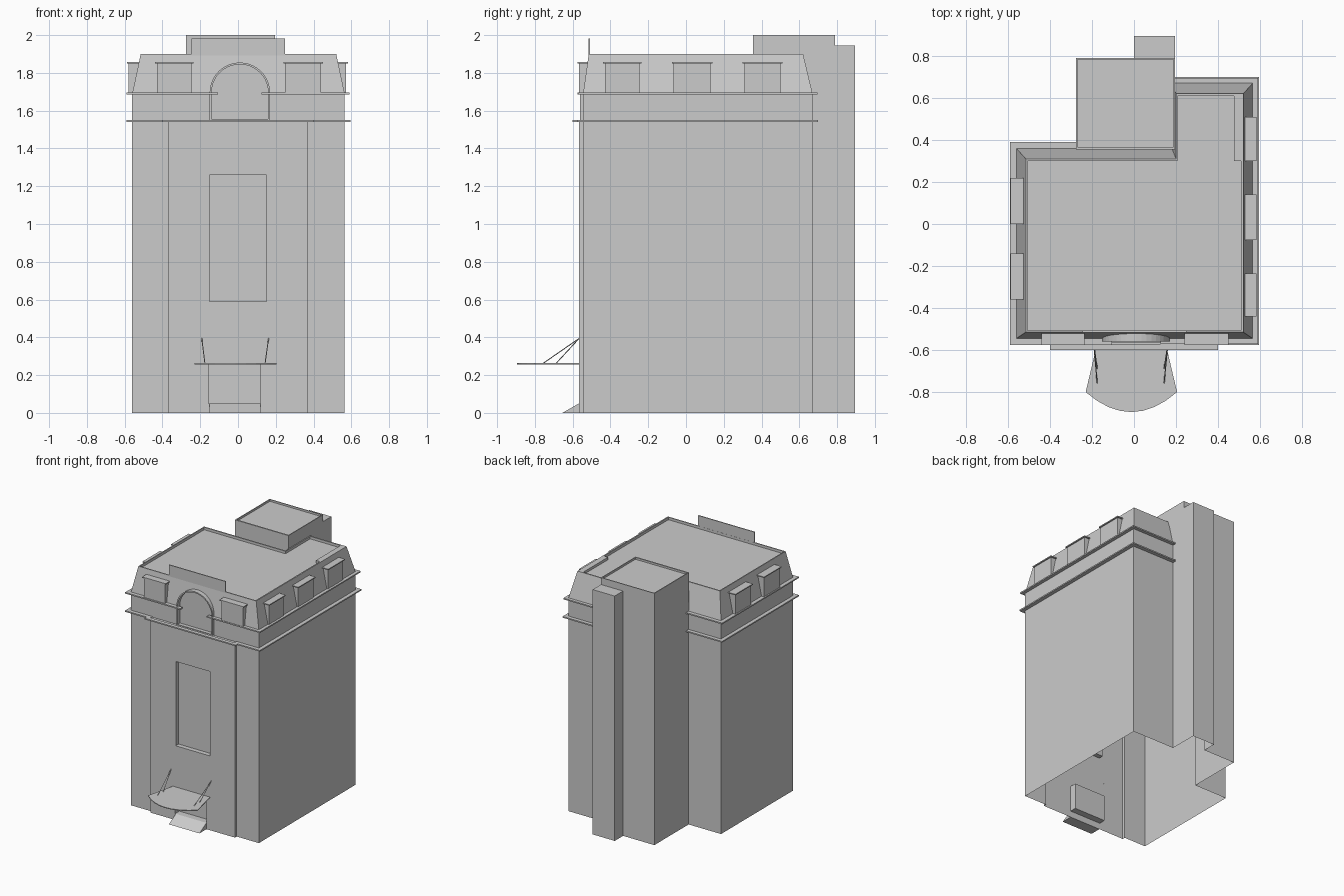
import bpy, bmesh, math
from mathutils import Vector

if "Cube" in bpy.data.objects:
    bpy.data.objects.remove(bpy.data.objects["Cube"])


def loft(name, rings):
    """Closed solid through a list of rings of 3D points."""
    bm = bmesh.new()
    rows = [[bm.verts.new(p) for p in r] for r in rings]
    n = len(rows[0])
    for a, b in zip(rows, rows[1:]):
        for i in range(n):
            j = (i + 1) % n
            bm.faces.new((a[i], a[j], b[j], b[i]))
    bm.faces.new(rows[0])
    bm.faces.new(rows[-1])
    bmesh.ops.recalc_face_normals(bm, faces=bm.faces)
    me = bpy.data.meshes.new(name)
    bm.to_mesh(me)
    bm.free()
    ob = bpy.data.objects.new(name, me)
    bpy.context.collection.objects.link(ob)
    return ob


def prism(name, pts, z0, z1):
    return loft(name, [[(x, y, z) for x, y in pts] for z in (z0, z1)])


def box(name, x0, x1, y0, y1, z0, z1):
    return prism(name, [(x0, y0), (x1, y0), (x1, y1), (x0, y1)], z0, z1)


def arch(name, r, z0, y0, y1):
    cx, cz = 0.01, 1.695
    prof = [(cx + r, z0)]
    prof += [(cx + r * math.cos(math.pi * i / 20), cz + r * math.sin(math.pi * i / 20)) for i in range(21)]
    prof.append((cx - r, z0))
    return loft(name, [[(x, y, z) for x, z in prof] for y in (y0, y1)])


def combine(ob, other, op):
    m = ob.modifiers.new(op, 'BOOLEAN')
    m.operation, m.object, m.solver = op, other, 'EXACT'
    bpy.context.view_layer.objects.active = ob
    bpy.ops.object.modifier_apply(modifier=m.name)
    bpy.data.objects.remove(other)


def ledge(name, path, z0, z1, out=0.03):
    """Thin moulding along a wall path, projecting to the left of travel."""
    p = [Vector(q) for q in path]
    normals = []
    for a, b in zip(p, p[1:]):
        d = (b - a).normalized()
        normals.append(Vector((-d.y, d.x)))
    rings = []
    for i, q in enumerate(p):
        n1, n2 = normals[max(i - 1, 0)], normals[min(i, len(normals) - 1)]
        o = q + (n1 + n2) * (out / (1 + n1.dot(n2)))
        rings.append([(q.x, q.y, z0), (o.x, o.y, z0), (o.x, o.y, z1), (q.x, q.y, z1)])
    return loft(name, rings)


def bar(name, a, b, r=0.0025):
    a, b = Vector(a), Vector(b)
    u = (b - a).cross(Vector((1, 0, 0))).normalized() * r
    v = (b - a).cross(u).normalized() * r
    return loft(name, [[p + u, p + v, p - u, p - v] for p in (a, b)])


# Main building: L-shaped walls with sloped mansard above
base = [(-.56, -.545), (.565, -.545), (.565, .67), (.18, .67), (.18, .36), (-.56, .36)]
top = [(-.515, -.515), (.52, -.515), (.52, .62), (.2, .62), (.2, .31), (-.515, .31)]
body = loft("building_shell", [[(x, y, z) for x, y in r] for r, z in
                               ((base, 0), (base, 1.69), (top, 1.90))])
# Stair tower, chimney shaft, front bay and arched gable
combine(body, box("tower", -.275, .195, .355, .79, 0, 2.0), 'UNION')
combine(body, box("chimney", 0, .194, .77, .895, 0, 1.945), 'UNION')
combine(body, box("bay", -.37, .37, -.567, -.5, 0, 1.545), 'UNION')
combine(body, arch("gable", .16, 1.55, -.56, -.51), 'UNION')
# Sunken roof decks, arch niche, window and door recesses
deck = [(-.507, -.507), (.51, -.507), (.51, .3), (.475, .3), (.475, .61), (.207, .61), (.207, .3), (-.507, .3)]
combine(body, prism("deck_cut", deck, 1.88, 1.95), 'DIFFERENCE')
combine(body, box("tower_cut", -.268, .188, .366, .783, 1.985, 2.1), 'DIFFERENCE')
combine(body, arch("niche_cut", .15, 1.555, -.7, -.53), 'DIFFERENCE')
combine(body, box("window_cut", -.15, .15, -.7, -.53, .59, 1.26), 'DIFFERENCE')
combine(body, box("door_cut", -.155, .12, -.7, -.515, .05, .255), 'DIFFERENCE')
# Open underside
bm = bmesh.new()
bm.from_mesh(body.data)
floor = [f for f in bm.faces if all(v.co.z < .001 for v in f.verts)]
bmesh.ops.delete(bm, geom=floor, context='FACES')
bm.to_mesh(body.data)
bm.free()

# Cornice ledges
ledge("lower_cornice", [(.195, .67), (.565, .67), (.565, -.545), (.37, -.545), (.37, -.57), (-.37, -.57),
                        (-.37, -.545), (-.56, -.545), (-.56, .36), (-.275, .36)], 1.54, 1.55)
ledge("upper_cornice_right", [(.195, .67), (.565, .67), (.565, -.545), (.125, -.545)], 1.685, 1.695, .026)
ledge("upper_cornice_left", [(-.105, -.545), (-.56, -.545), (-.56, .36), (-.275, .36)], 1.685, 1.695, .03)

# Dormers with flat caps
for a, b in ((-.43, -.245), (.25, .44)):
    box("front_dormer", a, b, -.567, -.517, 1.69, 1.852)
    box("front_dormer_cap", a - .01, b + .01, -.575, -.518, 1.85, 1.858)
for a, b in ((-.43, -.245), (-.065, .13), (.31, .5)):
    box("right_dormer", .522, .573, a, b, 1.69, 1.852)
    box("right_dormer_cap", .525, .583, a - .01, b + .01, 1.85, 1.858)
for a, b in ((-.35, -.15), (.01, .21)):
    box("left_dormer", -.58, -.517, a, b, 1.69, 1.852)
    box("left_dormer_cap", -.588, -.525, a - .01, b + .01, 1.85, 1.858)

# Parapet panel on the front roof edge
box("parapet_panel", -.245, .25, -.516, -.508, 1.885, 1.983)

# Entrance canopy with curved front edge
arc = [(-.23 + .435 * t / 8, -.8 - .095 * (1 - (t / 4 - 1) ** 2)) for t in range(9)]
prism("canopy", [(-.175, -.567)] + arc + [(.15, -.567)], .257, .263)
# Canopy stays
for xt, xb in ((-.192, -.175), (.162, .143)):
    for y in (-.69, -.76):
        bar("canopy_stay", (xt, -.565, .395), (xb, y, .26))

# Door ramp
loft("door_ramp", [[(x, -.567, 0), (x, -.655, 0), (x, -.567, .05)] for x in (-.15, .12)])
